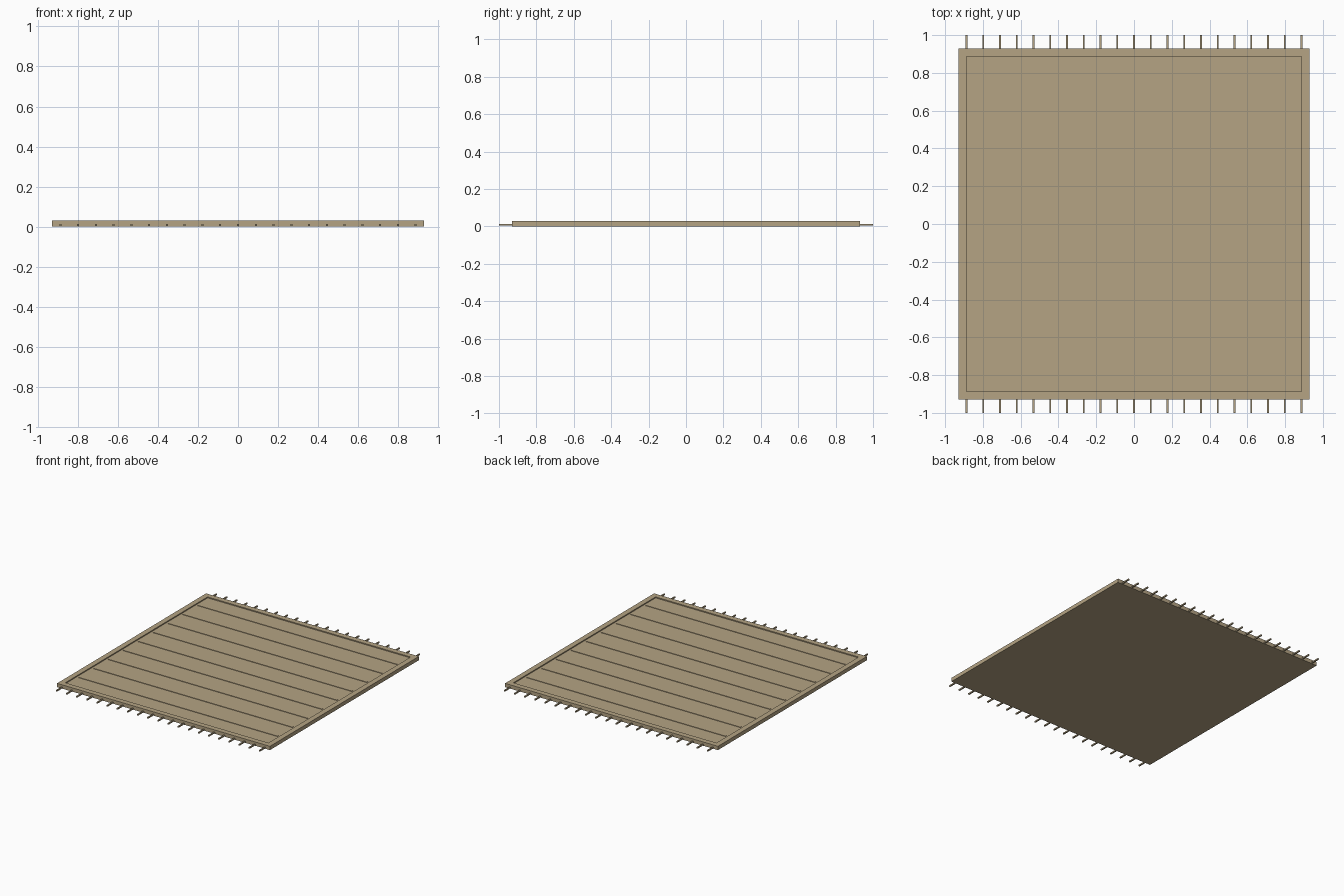
import bpy, bmesh

if "Cube" in bpy.data.objects:
    bpy.data.objects.remove(bpy.data.objects["Cube"])

mat = bpy.data.materials.new("woven_tan")
mat.diffuse_color = (0.46, 0.37, 0.23, 1)
mat.use_nodes = True
mat.node_tree.nodes["Principled BSDF"].inputs["Base Color"].default_value = mat.diffuse_color

HALF = 0.93      # half size of the rug body
BORDER = 0.06    # width of the raised rim
TOP = 0.03
FIELD = 0.022


def add_box(bm, x0, x1, y0, y1, z0, z1):
    verts = bmesh.ops.create_cube(bm, size=1)["verts"]
    for v in verts:
        v.co.x = x1 if v.co.x > 0 else x0
        v.co.y = y1 if v.co.y > 0 else y0
        v.co.z = z1 if v.co.z > 0 else z0


def finish(bm, name):
    mesh = bpy.data.meshes.new(name)
    bm.to_mesh(mesh)
    bm.free()
    mesh.materials.append(mat)
    obj = bpy.data.objects.new(name, mesh)
    bpy.context.collection.objects.link(obj)
    return obj


# Rug body: slab whose top is inset and sunk to leave a raised border
bm = bmesh.new()
add_box(bm, -HALF, HALF, -HALF, HALF, 0, TOP)
bm.normal_update()
top = max(bm.faces, key=lambda f: f.calc_center_median().z)
bmesh.ops.inset_region(bm, faces=[top], thickness=BORDER)
inner = bmesh.ops.extrude_discrete_faces(bm, faces=[top])["faces"][0]
for v in inner.verts:
    v.co.z = FIELD
finish(bm, "rug_body")

# Thin woven ribs running across the field
bm = bmesh.new()
inside = HALF - BORDER
for i in range(1, 10):
    y = -HALF + i * 2 * HALF / 10
    add_box(bm, -inside, inside, y - 0.006, y + 0.006, FIELD - 0.004, FIELD + 0.004)
finish(bm, "woven_ribs")

# Fringe strands at both ends
for side, name in ((-1, "front_fringe"), (1, "back_fringe")):
    bm = bmesh.new()
    y0, y1 = sorted((side * (HALF - 0.005), side * 1.0))
    for i in range(21):
        x = -0.887 + i * 0.0887
        add_box(bm, x - 0.005, x + 0.005, y0, y1, 0.004, 0.014)
    finish(bm, name)
